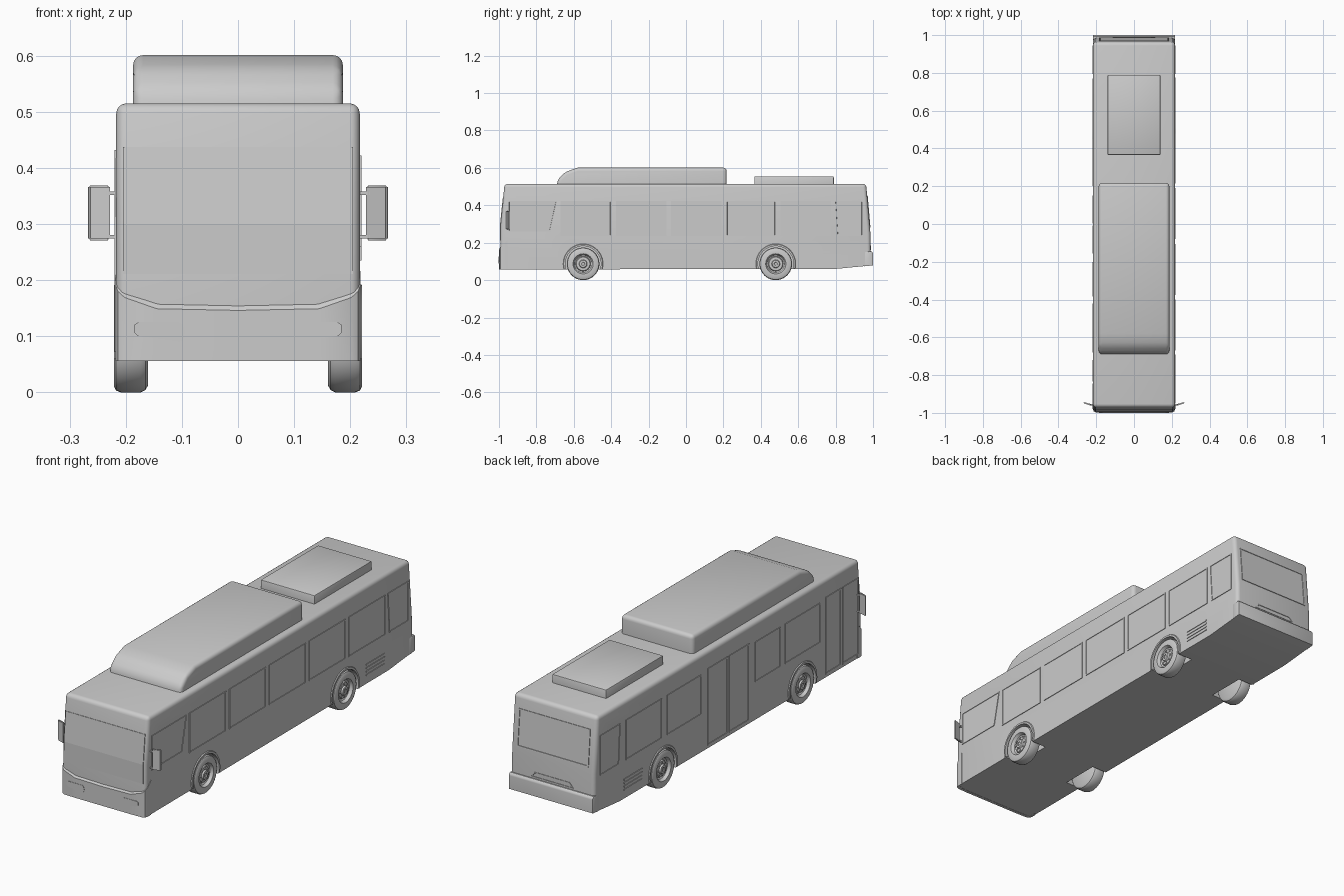
import bpy, bmesh, math
from mathutils import Vector

if "Cube" in bpy.data.objects:
    bpy.data.objects.remove(bpy.data.objects["Cube"])

grey = bpy.data.materials.new("body_grey")
grey.diffuse_color = (0.6, 0.6, 0.6, 1)
grey.use_nodes = True
grey.node_tree.nodes["Principled BSDF"].inputs["Base Color"].default_value = grey.diffuse_color
W = 0.217  # half width of the body


def finish(name, bm, angle=30):
    bmesh.ops.recalc_face_normals(bm, faces=bm.faces)
    me = bpy.data.meshes.new(name)
    bm.to_mesh(me)
    bm.free()
    ob = bpy.data.objects.new(name, me)
    bpy.context.collection.objects.link(ob)
    me.materials.append(grey)
    me.shade_smooth()
    me.set_sharp_from_angle(angle=math.radians(angle))
    return ob


def prism(bm, a, b):
    """Solid between two matching outlines."""
    va, vb = [bm.verts.new(p) for p in a], [bm.verts.new(p) for p in b]
    n = len(a)
    bm.faces.new(va)
    bm.faces.new(vb[::-1])
    for i in range(n):
        bm.faces.new((va[i], vb[i], vb[(i + 1) % n], va[(i + 1) % n]))


def side_extrude(profile, half, radius, floor, segs=4):
    """Side profile (y, z) pulled across x, edges above the floor rounded."""
    bm = bmesh.new()
    prism(bm, [(-half, y, z) for y, z in profile], [(half, y, z) for y, z in profile])
    bmesh.ops.recalc_face_normals(bm, faces=bm.faces)
    edges = [e for e in bm.edges if max(v.co.z for v in e.verts) > floor
             and e.calc_face_angle() > math.radians(20)]
    bmesh.ops.bevel(bm, geom=edges, offset=radius, segments=segs, profile=0.5,
                    affect='EDGES', clamp_overlap=True)
    return bm


def box(name, lo, hi, bevel=0.0):
    bm = bmesh.new()
    q = [(lo[0], lo[1]), (hi[0], lo[1]), (hi[0], hi[1]), (lo[0], hi[1])]
    prism(bm, [(x, y, lo[2]) for x, y in q], [(x, y, hi[2]) for x, y in q])
    if bevel:
        bmesh.ops.bevel(bm, geom=bm.edges[:], offset=bevel, segments=2, affect='EDGES')
    return finish(name, bm)


def panel(name, pts, normal, rim=0.008, proud=0.003, sunk=0.002):
    """Thin plate on the skin with a raised rim and a sunken middle."""
    n = Vector(normal).normalized()
    bm = bmesh.new()
    back = [Vector(p) - n * 0.002 for p in pts]
    front = [Vector(p) + n * proud for p in pts]
    prism(bm, back, front)
    bmesh.ops.recalc_face_normals(bm, faces=bm.faces)
    face = max(bm.faces, key=lambda f: f.calc_center_median().dot(n))
    bmesh.ops.inset_region(bm, faces=[face], thickness=rim)
    bmesh.ops.inset_region(bm, faces=[face], thickness=0.001, depth=-sunk)
    return finish(name, bm)


def lathe(name, prof, cy, cz, sx, segs=40):
    """Spin (x, radius) points around an axle."""
    bm = bmesh.new()
    rings = []
    for i in range(segs):
        t = 2 * math.pi * i / segs
        rings.append([bm.verts.new((sx * x, cy + r * math.cos(t), cz + r * math.sin(t)))
                      for x, r in prof])
    for i in range(segs):
        a, b = rings[i], rings[(i + 1) % segs]
        for j in range(len(prof) - 1):
            bm.faces.new((a[j], a[j + 1], b[j + 1], b[j]))
    bmesh.ops.remove_doubles(bm, verts=bm.verts, dist=1e-5)
    return finish(name, bm)


# Body shell with wheel wells
shell = [(-0.992, 0.057), (-0.993, 0.16), (-0.992, 0.30), (-0.970, 0.515),
         (0.963, 0.515), (0.986, 0.25), (0.988, 0.078), (0.80, 0.06)]
body = finish("body", side_extrude(shell, W, 0.018, 0.1))
AXLES, HUB_Z = (-0.55, 0.48), 0.087
cutters = []
for cy in AXLES:
    for s in (-1, 1):
        c = lathe("well_cutter", [(0.14, 0), (0.14, 0.097), (0.25, 0.097), (0.25, 0)], cy, HUB_Z, s)
        c.hide_render = True
        mod = body.modifiers.new("well", 'BOOLEAN')
        mod.operation, mod.object, mod.solver = 'DIFFERENCE', c, 'EXACT'
        cutters.append(c)
bpy.context.view_layer.update()
dg = bpy.context.evaluated_depsgraph_get()
cut = bpy.data.meshes.new_from_object(body.evaluated_get(dg))
body.modifiers.clear()
body.data = cut
cut.shade_smooth()
cut.set_sharp_from_angle(angle=math.radians(30))
for c in cutters:
    bpy.data.objects.remove(c)

# Wheels, hub nuts and arch lips
tyre = [(0.16, 0), (0.16, 0.074), (0.165, 0.083), (0.173, 0.087), (0.209, 0.087), (0.217, 0.084),
        (0.221, 0.077), (0.221, 0.054), (0.216, 0.051), (0.207, 0.047), (0.203, 0.040),
        (0.211, 0.036), (0.212, 0.022), (0.219, 0.019), (0.220, 0.009), (0.216, 0.008), (0.216, 0)]
for cy in AXLES:
    for s in (-1, 1):
        lathe("wheel", tyre, cy, HUB_Z, s)
        for k in range(8):
            t = math.pi * k / 4
            lathe("hub_nut", [(0.208, 0.004), (0.215, 0.004), (0.215, 0)],
                  cy + 0.029 * math.cos(t), HUB_Z + 0.029 * math.sin(t), s, 6)
        bm = bmesh.new()
        t0, n = math.radians(-15), 28
        sec = [(0.205, 0.095), (0.221, 0.095), (0.221, 0.104), (0.215, 0.108)]
        rows = []
        for i in range(n + 1):
            t = t0 + (math.pi - 2 * t0) * i / n
            rows.append([bm.verts.new((s * x, cy + r * math.cos(t), HUB_Z + r * math.sin(t)))
                         for x, r in sec])
        for a, b in zip(rows, rows[1:]):
            for j in range(4):
                bm.faces.new((a[j], a[(j + 1) % 4], b[(j + 1) % 4], b[j]))
        bm.faces.new(rows[0])
        bm.faces.new(rows[-1])
        finish("arch_lip", bm)

# Roof units
finish("front_roof_unit", side_extrude(
    [(-0.69, 0.51), (-0.685, 0.54), (-0.645, 0.578), (-0.58, 0.601), (0.217, 0.601), (0.217, 0.51)],
    0.187, 0.018, 0.512), 40)
finish("rear_roof_unit", side_extrude(
    [(0.365, 0.51), (0.365, 0.555), (0.79, 0.555), (0.79, 0.51)], 0.14, 0.006, 0.512, 2))


def side_panel(name, s, y0, y1, z0, z1, slant0=0, slant1=0, rim=0.007):
    x = s * W
    panel(name, [(x, y0 + slant0, z0), (x, y1 - slant1, z0), (x, y1, z1), (x, y0, z1)], (s, 0, 0), rim)


# Side windows
ZB, ZT = 0.235, 0.422
for y0, y1 in ((-0.67, -0.40), (-0.375, -0.105), (-0.08, 0.19), (0.215, 0.48), (0.505, 0.775)):
    side_panel("right_window", 1, y0, y1, ZB, ZT)
for y0, y1 in ((-0.68, -0.42), (-0.385, -0.20), (0.20, 0.45), (0.49, 0.755)):
    side_panel("left_window", -1, y0, y1, ZB, ZT)
side_panel("driver_window", 1, -0.95, -0.69, 0.26, ZT, 0, 0.035)
for s in (-1, 1):
    side_panel("rear_quarter_window", s, 0.795, 0.945, ZB, ZT, 0.012, 0)

# Door leaves on the left
for y0, y1 in ((-0.962, -0.845), (-0.835, -0.72), (-0.155, -0.007), (0.003, 0.15)):
    side_panel("door_leaf", -1, y0, y1, 0.072, 0.432, rim=0.01)

# Engine vents
for s in (-1, 1):
    for k in range(4):
        z = 0.098 + 0.016 * k
        x = s * W
        box("vent_slat", (min(x, x + s * 0.003), 0.635, z), (max(x, x + s * 0.003), 0.77, z + 0.006))

# Windscreen and destination band, following the front slope
def front_y(z):
    return -0.992 + max(0, z - 0.30) * 0.022 / 0.215


for name, z0, z1 in (("lower_windscreen", 0.211, 0.30), ("upper_windscreen", 0.30, 0.437)):
    bm = bmesh.new()
    out = [(-0.205, z0), (0.205, z0), (0.205, z1), (-0.205, z1)]
    prism(bm, [(x, front_y(z) + 0.002, z) for x, z in out], [(x, front_y(z) - 0.002, z) for x, z in out])
    finish(name, bm)

# Front bumper with a ledge rising at the corners
half = [(0.2185, -0.955, 0.215), (0.2185, -0.978, 0.192), (0.214, -0.991, 0.180),
        (0.202, -0.998, 0.169), (0.145, -1.0, 0.149), (0.0, -1.0, 0.146)]
path = half + [(-x, y, z) for x, y, z in half[-2::-1]]
bm = bmesh.new()
rows = []
for x, y, z in path:
    inner = (x * 0.96, min(y + 0.014, -0.95), z + 0.016)
    low = (x * 0.96, min(y + 0.014, -0.95), 0.056)
    rows.append([bm.verts.new(p) for p in ((x, y, 0.056), (x, y, z), inner, low)])
for a, b in zip(rows, rows[1:]):
    for j in range(4):
        bm.faces.new((a[j], a[(j + 1) % 4], b[(j + 1) % 4], b[j]))
bm.faces.new(rows[0])
bm.faces.new(rows[-1])
finish("front_bumper", bm)

# Headlights
for s in (-1, 1):
    pts = [(0.096, 0.100), (0.094, 0.108), (0.099, 0.122), (0.106, 0.125), (0.178, 0.125),
           (0.184, 0.121), (0.185, 0.107), (0.179, 0.101), (0.105, 0.090), (0.098, 0.092)]
    bm = bmesh.new()
    prism(bm, [(s * x, -0.997, z) for x, z in pts], [(s * x, -1.0015, z) for x, z in pts])
    finish("headlight", bm)

# Rear bumper, window and engine hatch
finish("rear_bumper", side_extrude(
    [(0.955, 0.074), (0.955, 0.15), (0.992, 0.155), (1.0, 0.145), (1.0, 0.079)], W + 0.001, 0.004, 0.1, 2))
def rear(x, z):
    return (x, 0.986 - max(0, z - 0.25) * 0.023 / 0.265, z)


panel("rear_window", [rear(*p) for p in ((-0.185, 0.28), (0.185, 0.28), (0.185, 0.452), (-0.185, 0.452))],
      (0, 1, 0.087), 0.008)
panel("engine_hatch", [rear(*p) for p in ((-0.11, 0.162), (0.11, 0.162), (0.09, 0.185), (-0.09, 0.185))],
      (0, 1, 0), 0.004)

# Mirrors on two short arms
for s in (-1, 1):
    bm = bmesh.new()
    q = [(0.228, -0.962), (0.266, -0.950), (0.268, -0.942), (0.229, -0.953)]
    prism(bm, [(s * x, y, 0.271) for x, y in q], [(s * x, y, 0.369) for x, y in q])
    bmesh.ops.bevel(bm, geom=bm.edges[:], offset=0.003, segments=2, affect='EDGES')
    finish("mirror", bm)
    for z in (0.277, 0.355):
        xs = sorted((s * 0.212, s * 0.235))
        box("mirror_arm", (xs[0], -0.960, z - 0.003), (xs[1], -0.953, z + 0.003))
